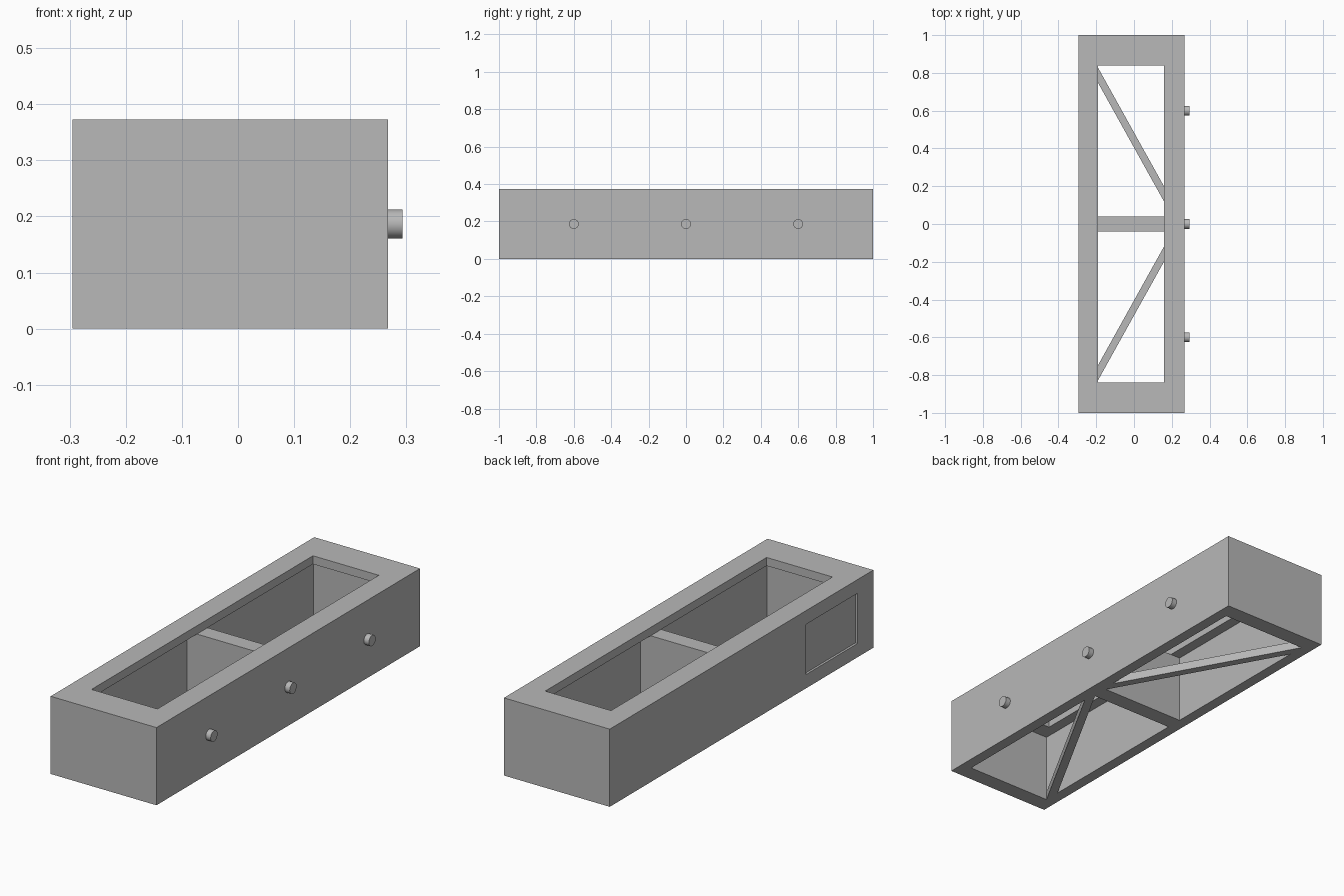
import bpy
import bmesh
import math

default = bpy.data.objects.get("Cube")
if default:
    bpy.data.objects.remove(default, do_unlink=True)

# Main dimensions
X0, X1, Y, H = -0.295, 0.267, 1.0, 0.373   # outer shell
CX0, CX1, CY = -0.242, 0.214, 0.92         # inner cavity
RX0, RX1, RY = -0.19, 0.16, 0.84           # opening in the top rim
RIM = 0.04                                 # rim and brace thickness

grey = bpy.data.materials.new("plain_grey")
grey.use_nodes = True
grey.diffuse_color = (0.48, 0.48, 0.48, 1)
grey.node_tree.nodes["Principled BSDF"].inputs["Base Color"].default_value = (0.48, 0.48, 0.48, 1)


def prism(name, outline, z0, z1):
    """Extrude a flat outline from z0 up to z1."""
    bm = bmesh.new()
    base = bm.faces.new([bm.verts.new((x, y, z0)) for x, y in outline])
    grown = bmesh.ops.extrude_face_region(bm, geom=[base])["geom"]
    verts = [v for v in grown if isinstance(v, bmesh.types.BMVert)]
    bmesh.ops.translate(bm, verts=verts, vec=(0, 0, z1 - z0))
    bmesh.ops.recalc_face_normals(bm, faces=bm.faces)
    mesh = bpy.data.meshes.new(name)
    bm.to_mesh(mesh)
    bm.free()
    obj = bpy.data.objects.new(name, mesh)
    bpy.context.collection.objects.link(obj)
    mesh.materials.append(grey)
    return obj


def box(name, x0, x1, y0, y1, z0, z1):
    return prism(name, [(x0, y0), (x1, y0), (x1, y1), (x0, y1)], z0, z1)


def cut(target, cutter):
    """Subtract the cutter, then discard it."""
    cutter.hide_render = True
    mod = target.modifiers.new("cut", 'BOOLEAN')
    mod.operation = 'DIFFERENCE'
    mod.solver = 'EXACT'
    mod.object = cutter
    bpy.context.view_layer.objects.active = target
    bpy.ops.object.modifier_apply(modifier=mod.name)
    bpy.data.objects.remove(cutter, do_unlink=True)


# Shell: open below, overhanging rim above, shallow panel recess on one side
shell = box("shell", X0, X1, -Y, Y, 0, H)
cut(shell, box("cavity_cutter", CX0, CX1, -CY, CY, -0.1, H - RIM))
cut(shell, box("opening_cutter", RX0, RX1, -RY, RY, H / 2, H + 0.1))
cut(shell, box("panel_cutter", X0 - 0.1, X0 + 0.011, -0.88, -0.49, 0.066, 0.307))

# Middle divider up to the underside of the rim
box("divider", CX0, CX1, -0.04, 0.04, 0, H - RIM)

# Diagonal floor braces, mirrored front to back
for side, name in ((1, "back_brace"), (-1, "front_brace")):
    outline = [(CX0, CY), (CX0, CY - 0.08), (CX1, 0.02), (CX1, 0.10)]
    prism(name, [(x, side * y) for x, y in outline], 0, RIM)

# Round pegs along the side
for i, y in enumerate((-0.6, 0, 0.6)):
    bpy.ops.mesh.primitive_cylinder_add(
        vertices=32, radius=0.026, depth=0.036,
        location=(0.275, y, H / 2), rotation=(0, math.pi / 2, 0))
    peg = bpy.context.object
    peg.name = f"peg_{i + 1}"
    peg.data.materials.append(grey)
    bpy.ops.object.shade_smooth_by_angle()
